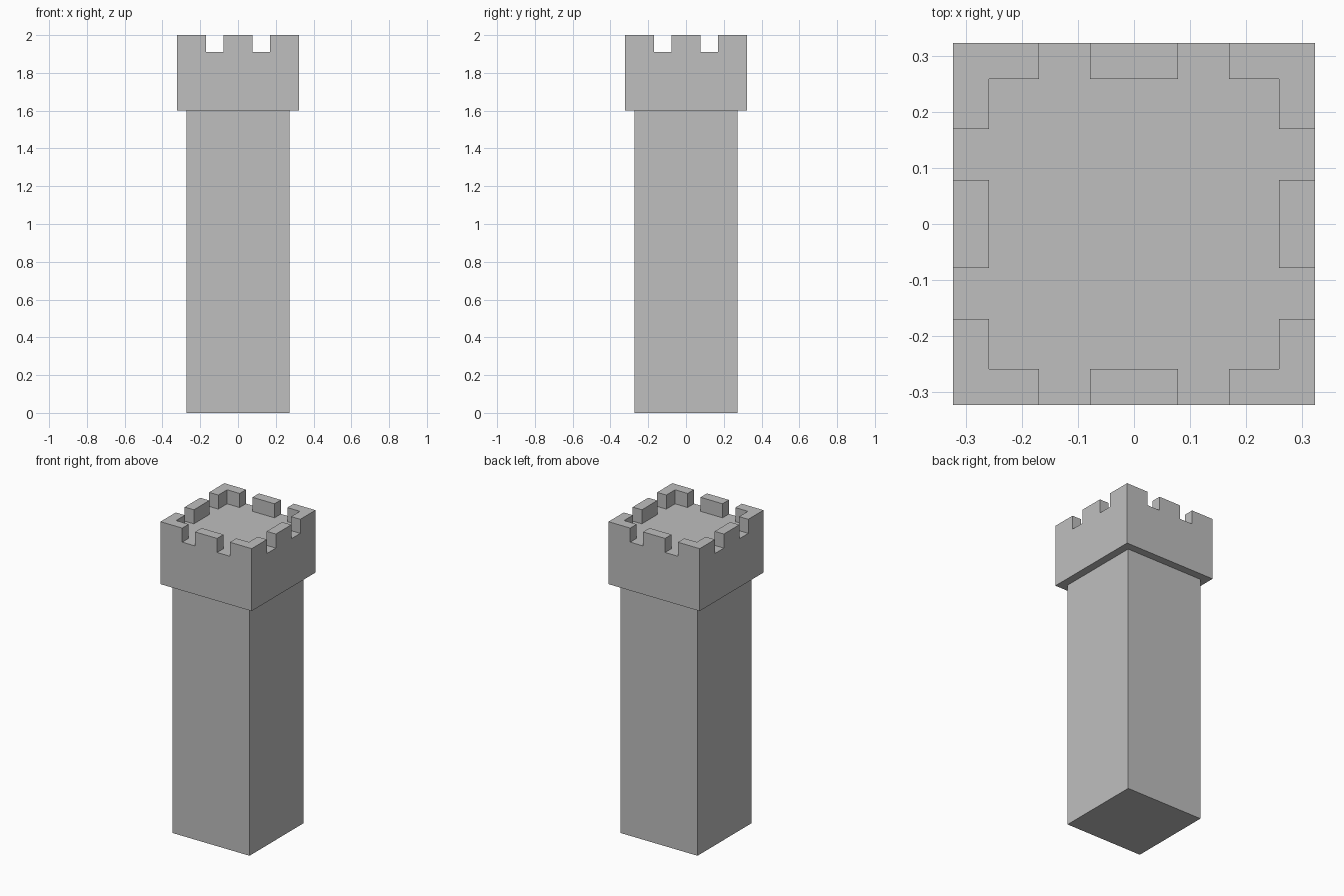
import bpy
import bmesh
from mathutils import Matrix, Vector

# Main sizes
SHAFT_HALF, SHAFT_TOP = 0.273, 1.6
HEAD_HALF, FLOOR_Z, TOP_Z = 0.323, 1.91, 2.0
WALL_INNER = 0.258               # inner side of the parapet
GAP_START, GAP_END = 0.078, 0.169  # gaps between merlons

default = bpy.data.objects.get("Cube")
if default:
    bpy.data.objects.remove(default, do_unlink=True)

stone = bpy.data.materials.new("grey_stone")
stone.use_nodes = True
colour = (0.52, 0.52, 0.52, 1)
stone.diffuse_color = colour
stone.node_tree.nodes["Principled BSDF"].inputs["Base Color"].default_value = colour


def block(half, z0, z1):
    """Square block as a new bmesh."""
    bm = bmesh.new()
    size = Matrix.Diagonal((2 * half, 2 * half, z1 - z0, 1))
    place = Matrix.Translation((0, 0, (z0 + z1) / 2))
    bmesh.ops.create_cube(bm, size=1, matrix=place @ size)
    return bm


def finish(bm, name):
    bmesh.ops.recalc_face_normals(bm, faces=bm.faces)
    mesh = bpy.data.meshes.new(name)
    bm.to_mesh(mesh)
    bm.free()
    mesh.materials.append(stone)
    obj = bpy.data.objects.new(name, mesh)
    bpy.context.collection.objects.link(obj)
    return obj


def is_merlon(face):
    """Top cells on the rim, except those in the gaps."""
    if face.normal.z < 0.9:
        return False
    c = face.calc_center_median()
    low, high = sorted((abs(c.x), abs(c.y)))
    return high > WALL_INNER and not GAP_START < low < GAP_END


# Tower shaft
finish(block(SHAFT_HALF, 0, SHAFT_TOP), "tower_shaft")

# Battlement: slice the head into cells, then raise the merlons
bm = block(HEAD_HALF, SHAFT_TOP, FLOOR_Z)
for axis in (Vector((1, 0, 0)), Vector((0, 1, 0))):
    for cut in (GAP_START, GAP_END, WALL_INNER):
        for side in (-1, 1):
            bmesh.ops.bisect_plane(bm, geom=bm.verts[:] + bm.edges[:] + bm.faces[:],
                                   plane_co=axis * cut * side, plane_no=axis)
bm.normal_update()
cells = [f for f in bm.faces if is_merlon(f)]
raised = bmesh.ops.extrude_face_region(bm, geom=cells)["geom"]
bmesh.ops.delete(bm, geom=cells, context="FACES")
bmesh.ops.translate(bm, vec=(0, 0, TOP_Z - FLOOR_Z),
                    verts=[g for g in raised if isinstance(g, bmesh.types.BMVert)])

# Merge flat cells back into clean faces
bmesh.ops.recalc_face_normals(bm, faces=bm.faces)
bmesh.ops.dissolve_limit(bm, angle_limit=0.01, verts=bm.verts, edges=bm.edges)
finish(bm, "battlement")
